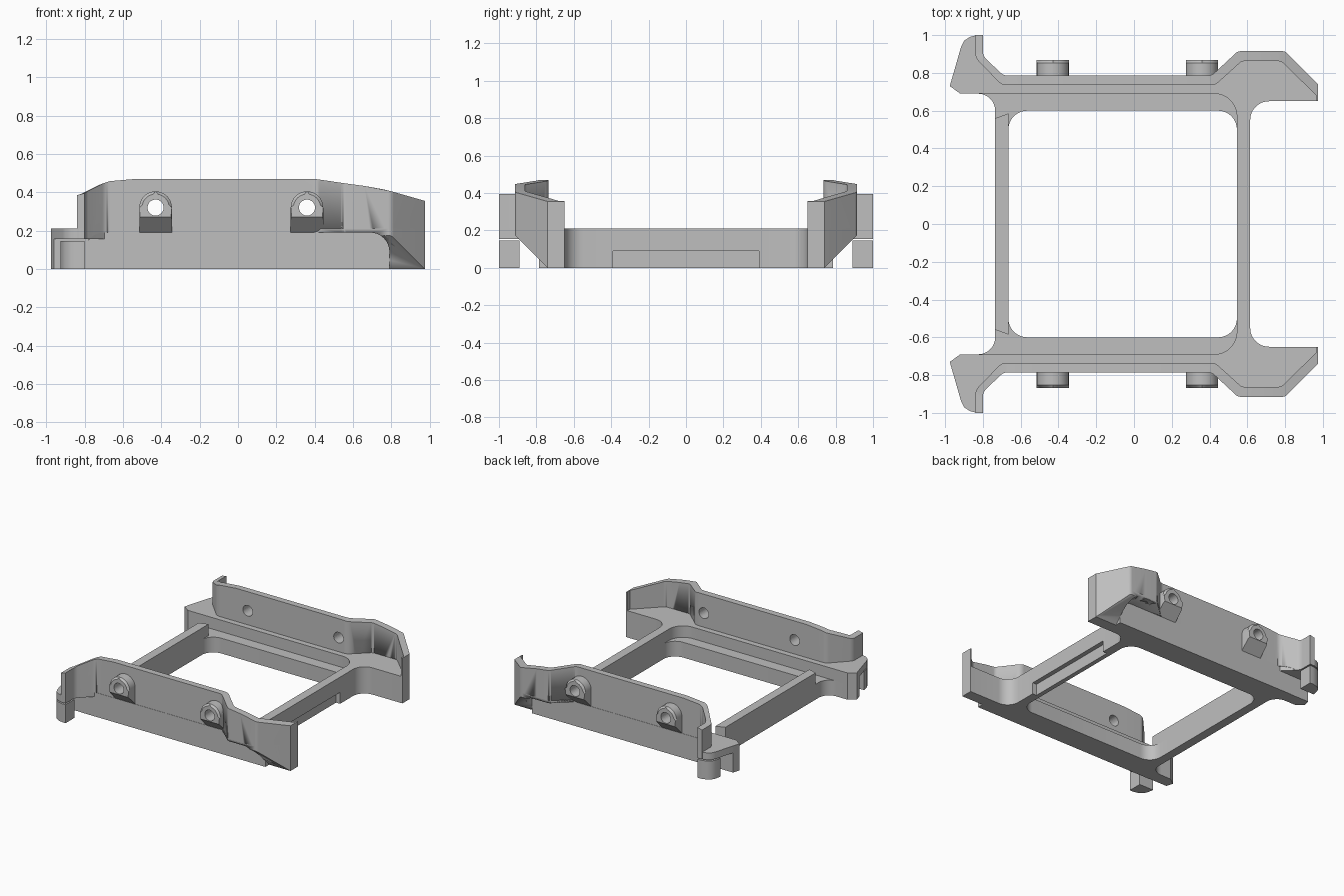
import bpy, bmesh, math
from mathutils import Vector

cube = bpy.data.objects.get("Cube")
if cube:
    bpy.data.objects.remove(cube, do_unlink=True)

mat = bpy.data.materials.new("plain_grey")
mat.use_nodes = True
GREY = (0.52, 0.52, 0.52, 1)
mat.diffuse_color = GREY
mat.node_tree.nodes["Principled BSDF"].inputs["Base Color"].default_value = GREY


def rounded(points, steps=8):
    """Outline whose points (x, y, radius) get a fillet where a radius is given."""
    out = []
    for i, p in enumerate(points):
        c = Vector(p[:2])
        if len(p) < 3:
            out.append(c)
            continue
        u = (Vector(points[i - 1][:2]) - c).normalized()
        v = (Vector(points[(i + 1) % len(points)][:2]) - c).normalized()
        half = u.angle(v) / 2
        reach = p[2] / math.tan(half)
        centre = c + (u + v).normalized() * (p[2] / math.sin(half))
        start, end = c + u * reach - centre, c + v * reach - centre
        sweep = math.pi - 2 * half
        for k in range(steps + 1):
            t = k / steps
            out.append(centre + (start * math.sin((1 - t) * sweep)
                                 + end * math.sin(t * sweep)) / math.sin(sweep))
    return out


def finish(name, bm, side=1):
    """Mirror to the wanted side, then make a smooth-by-angle object."""
    for v in bm.verts:
        v.co.y *= side
    bmesh.ops.recalc_face_normals(bm, faces=bm.faces)
    mesh = bpy.data.meshes.new(name)
    bm.to_mesh(mesh)
    bm.free()
    mesh.materials.append(mat)
    obj = bpy.data.objects.new(name, mesh)
    bpy.context.collection.objects.link(obj)
    bpy.ops.object.select_all(action="DESELECT")
    obj.select_set(True)
    bpy.context.view_layer.objects.active = obj
    bpy.ops.object.shade_smooth_by_angle(angle=math.radians(30))
    return obj


def prism(points, low, high, axis="z"):
    bm = bmesh.new()
    rings = []
    for t in (low, high):
        rings.append([bm.verts.new((a, b, t) if axis == "z" else (a, t, b))
                      for a, b in rounded(points)])
    n = len(rings[0])
    for ring in rings:
        bm.faces.new(ring)
    for i in range(n):
        j = (i + 1) % n
        bm.faces.new((rings[0][i], rings[0][j], rings[1][j], rings[1][i]))
    return bm


def slice_below(bm, point, normal):
    geom = bm.verts[:] + bm.edges[:] + bm.faces[:]
    cut = bmesh.ops.bisect_plane(bm, geom=geom, plane_co=point, plane_no=normal, clear_outer=True)
    edges = [e for e in cut["geom_cut"] if isinstance(e, bmesh.types.BMEdge)]
    bmesh.ops.holes_fill(bm, edges=edges)


def box(x0, x1, y0, y1):
    return [(x0, y0), (x1, y0), (x1, y1), (x0, y1)]


# Wall height along its length
CREST = [(-.84, .385), (-.80, .395), (-.75, .43), (-.67, .458), (-.53, .47), (.40, .47),
         (.57, .445), (.72, .425), (.80, .405), (.975, .355)]


def crest(x):
    for (x0, z0), (x1, z1) in zip(CREST, CREST[1:]):
        if x <= x1:
            return z0 + (z1 - z0) * max(0, (x - x0) / (x1 - x0))
    return CREST[-1][1]


def wall_mesh():
    outer = rounded([(-.80, 1.0), (-.80, .89, .06), (-.69, .785, .06), (-.53, .785), (.2, .785),
                     (.41, .785, .06), (.55, .915, .04), (.66, .915), (.80, .915, .04),
                     (.975, .74), (.975, .65)])
    inner = rounded([(-.84, 1.0), (-.84, .88, .06), (-.70, .735, .06), (-.53, .735), (.2, .735),
                     (.43, .735, .06), (.57, .862, .04), (.66, .862), (.78, .862, .04),
                     (.965, .68), (.965, .65)])
    bm = bmesh.new()
    rows = []
    for o, i in zip(outer, inner):
        row = []
        for p, top in ((o, False), (o, True), (i, True), (i, False)):
            base = .155 if o.x < -.6 else max(0, p.y - .74)
            row.append(bm.verts.new((p.x, p.y, crest(p.x) if top else base)))
        rows.append(row)
    for a, b in zip(rows, rows[1:]):
        for k in range(4):
            m = (k + 1) % 4
            bm.faces.new((a[k], a[m], b[m], b[k]))
    bm.faces.new(rows[0])
    bm.faces.new(rows[-1])
    return bm


def carve(cutter, *targets):
    """Subtract a helper from each target, then discard it."""
    cutter.hide_render = True
    for obj in targets:
        mod = obj.modifiers.new("cut", "BOOLEAN")
        mod.operation, mod.object, mod.solver = "DIFFERENCE", cutter, "EXACT"
        bpy.context.view_layer.objects.active = obj
        bpy.ops.object.modifier_apply(modifier=mod.name)
    bpy.data.objects.remove(cutter, do_unlink=True)


for side, tag in ((-1, "front"), (1, "back")):
    # Lower rail with its corner fillets
    rail = [(-.735, .4), (-.735, .69, .09), (-.83, .69), (-.80, .72), (-.80, .77), (.70, .77),
            (.70, .65), (.60, .65), (.60, .4), (.545, .4), (.545, .60, .1),
            (-.665, .60, .1), (-.665, .4)]
    finish(tag + "_rail", prism(rail, 0, .12), side)
    finish(tag + "_rail_step", prism(box(-.80, .45, .69, .76), .05, .21), side)
    face = [(-.80, 0), (.79, 0), (.79, .19, .1), (-.80, .19, .1)]
    finish(tag + "_rail_face", prism(face, .74, .787, "y"), side)

    # Flared bracket with a sloping underside
    bracket = [(.615, .39), (.615, .65, .1), (.975, .65), (.975, .74), (.80, .915, .04),
               (.55, .915, .04), (.41, .785, .06), (.36, .785), (.36, .69),
               (.545, .69, .12), (.545, .39)]
    bm = prism(bracket, 0, .21)
    slice_below(bm, (0, .74, 0), (0, 1, -1))
    flare = finish(tag + "_bracket", bm, side)

    # Solid end block, overhanging tab and the post beneath it
    block = [(-.735, .60), (-.735, .69, .088), (-.92, .69), (-.975, .73), (-.96, .785),
             (-.78, .785), (-.78, .69), (-.70, .60)]
    finish(tag + "_end_block", prism(block[2:6] + [(-.78, .69)], 0, .21), side)
    finish(tag + "_end_fillet", prism(block, 0, .12), side)
    tab = [(-.92, .69), (-.975, .73), (-.915, .94), (-.90, .97), (-.87, .99), (-.83, 1.0),
           (-.80, 1.0), (-.80, .89, .06), (-.69, .78), (-.69, .69)]
    finish(tag + "_tab", prism(tab, .155, .21), side)
    post = [(-.925, .89), (-.915, .94), (-.90, .97), (-.87, .99), (-.83, 1.0),
            (-.80, 1.0), (-.80, .89)]
    finish(tag + "_post", prism(post, 0, .145), side)

    # Upright wall, with clearance cut under the flare
    wall = finish(tag + "_wall", wall_mesh(), side)
    gap = [(-.80, -.1), (.79, -.1), (.79, .19, .1), (-.80, .19, .1)]
    carve(finish("clearance", prism(gap, .786, 1.1, "y"), side), wall, flare)

    # Two drilled lugs
    for x, end in ((-.43, "right"), (.36, "left")):
        arch = [(x - .085, .17), (x + .085, .17), (x + .085, .405, .0849), (x - .085, .405, .0849)]
        bm = prism(arch, .76, .867, "y")
        rim = [e for e in bm.edges if all(v.co.y > .86 for v in e.verts)]
        bmesh.ops.bevel(bm, geom=rim, offset=.014, segments=1, affect="EDGES")
        slice_below(bm, (0, .785, .19), (0, 1, -1))
        lug = finish(f"{tag}_{end}_lug", bm, side)
        bpy.ops.mesh.primitive_cylinder_add(vertices=32, radius=.042, depth=.4,
                                            location=(x, side * .8, .32),
                                            rotation=(math.pi / 2, 0, 0))
        carve(bpy.context.object, lug, wall)

# Cross bars, one with a long recess low on its outer face
bar = [(-.735, -.56), (-.665, -.585), (-.665, .585), (-.735, .56)]
finish("right_cross_bar", prism(bar, 0, .21))
finish("left_cross_bar", prism(box(.545, .615, -.39, .39), .09, .21))
finish("left_cross_bar_web", prism(box(.545, .58, -.40, .40), 0, .10))
